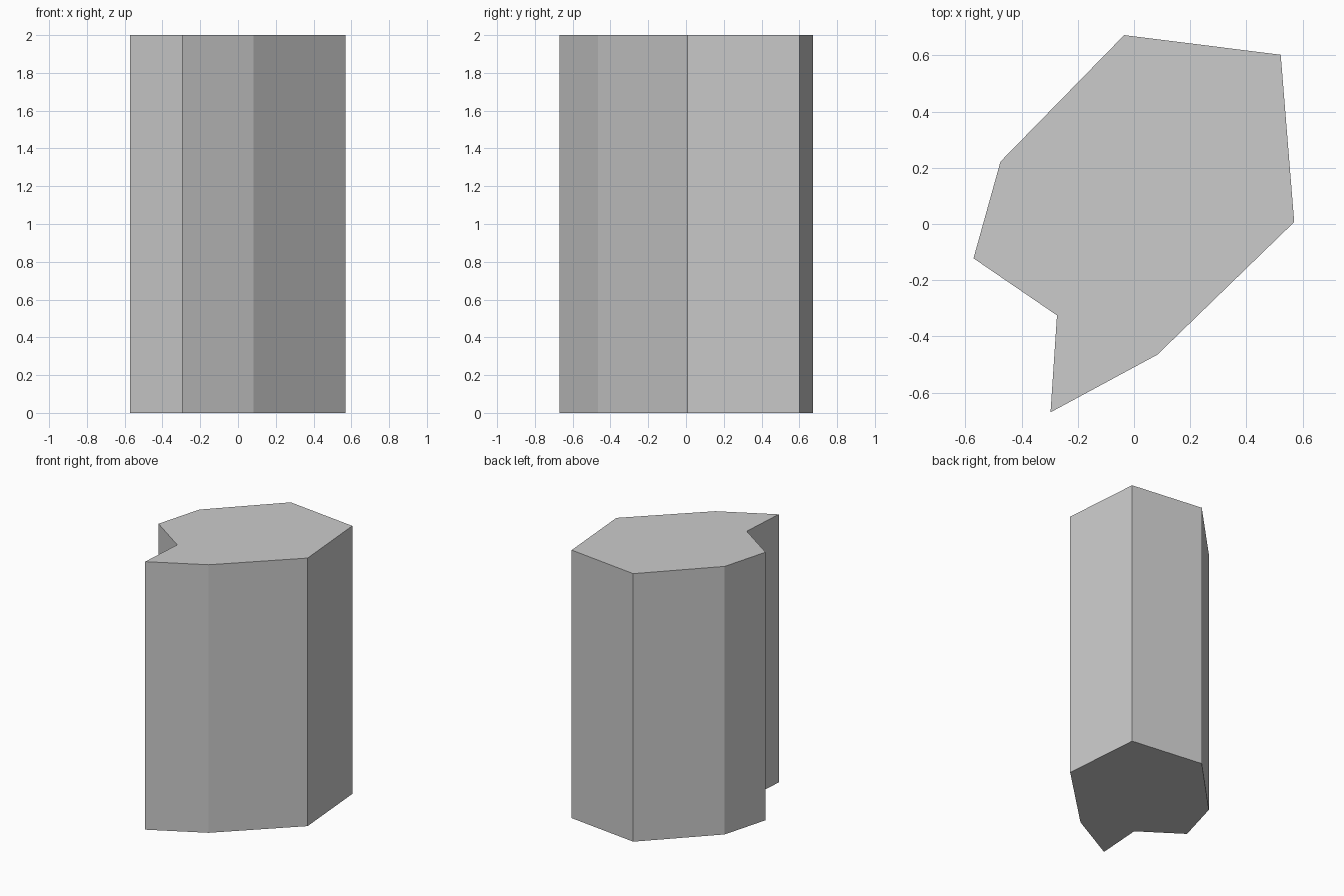
import bpy
import bmesh

HEIGHT = 2.0
# Footprint of the column, counter-clockwise from the front spur
OUTLINE = [(-0.297, -0.67), (0.083, -0.465), (0.57, 0.007), (0.522, 0.602),
           (-0.035, 0.672), (-0.475, 0.222), (-0.571, -0.122), (-0.274, -0.325)]

cube = bpy.data.objects.get("Cube")
if cube:
    bpy.data.objects.remove(cube, do_unlink=True)


def make_material(name, color):
    mat = bpy.data.materials.new(name)
    mat.use_nodes = True
    mat.diffuse_color = color
    for node in mat.node_tree.nodes:
        if node.type == 'BSDF_PRINCIPLED':
            node.inputs["Base Color"].default_value = color
    return mat


def extrude_profile(name, outline, height, mat):
    bm = bmesh.new()
    base = bm.faces.new([bm.verts.new((x, y, 0)) for x, y in outline])
    result = bmesh.ops.extrude_face_region(bm, geom=[base], use_keep_orig=True)
    top = [v for v in result["geom"] if isinstance(v, bmesh.types.BMVert)]
    bmesh.ops.translate(bm, verts=top, vec=(0, 0, height))
    bmesh.ops.recalc_face_normals(bm, faces=bm.faces)
    mesh = bpy.data.meshes.new(name)
    bm.to_mesh(mesh)
    bm.free()
    mesh.materials.append(mat)
    obj = bpy.data.objects.new(name, mesh)
    bpy.context.collection.objects.link(obj)
    return obj


# Straight-sided column with flat faces
grey = make_material("light_grey", (0.6, 0.6, 0.6, 1.0))
extrude_profile("column", OUTLINE, HEIGHT, grey)
